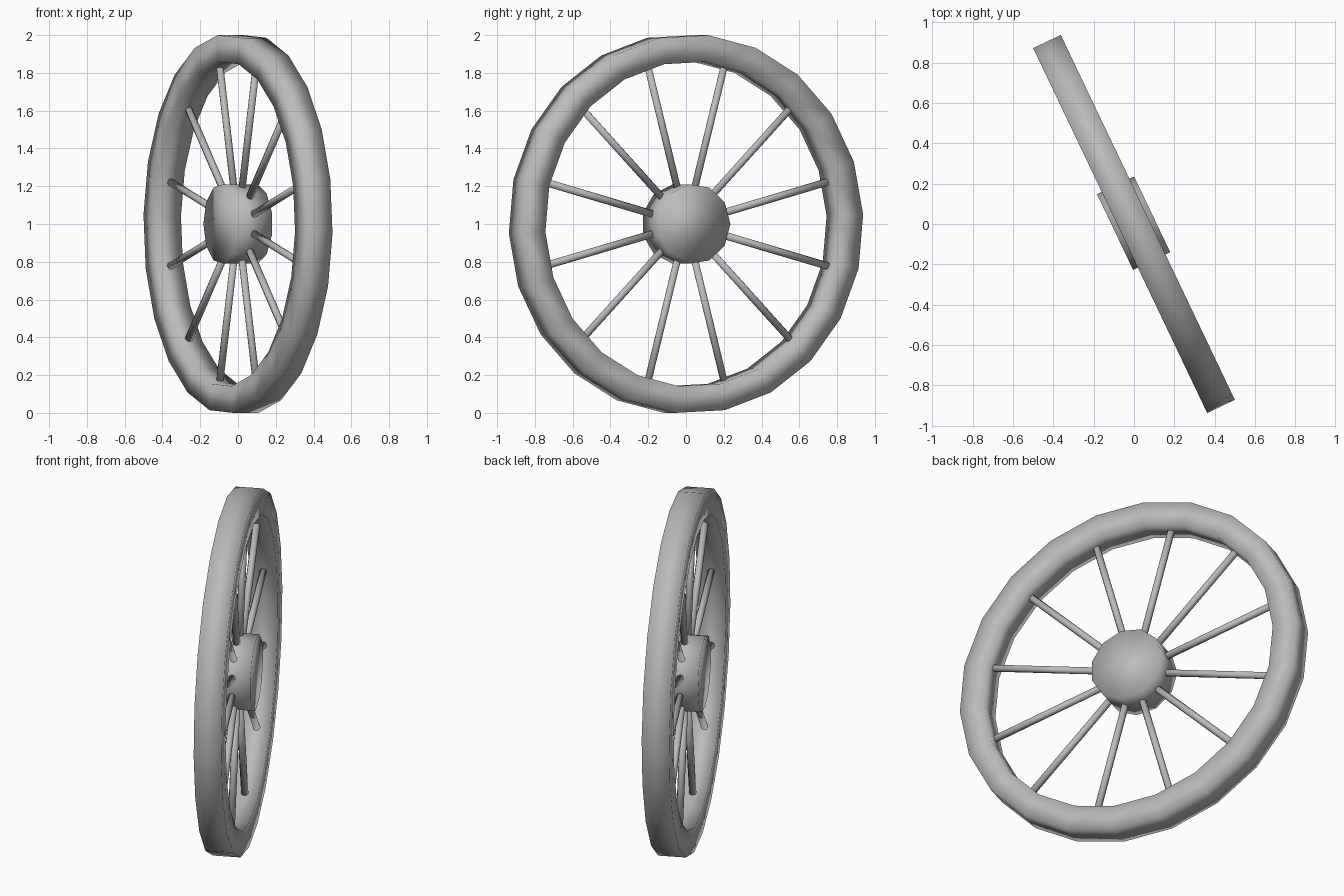
import bpy, bmesh
from math import radians, pi, sin, cos
from mathutils import Matrix, Vector

cube = bpy.data.objects.get("Cube")
if cube:
    bpy.data.objects.remove(cube, do_unlink=True)

grey = bpy.data.materials.new("plain grey")
grey.use_nodes = True
colour = (0.5, 0.5, 0.5, 1)
grey.diffuse_color = colour
grey.node_tree.nodes["Principled BSDF"].inputs["Base Color"].default_value = colour

# The wheel is modelled with its axle along y, then turned and lifted
PLACE = Matrix.Translation((0, 0, 1)) @ Matrix.Rotation(radians(-64.5), 4, "Z")
SPOKES = 12


def finish(name, bm):
    bmesh.ops.recalc_face_normals(bm, faces=bm.faces)
    bm.transform(PLACE)
    mesh = bpy.data.meshes.new(name)
    bm.to_mesh(mesh)
    bm.free()
    mesh.materials.append(grey)
    mesh.shade_smooth()
    obj = bpy.data.objects.new(name, mesh)
    bpy.context.collection.objects.link(obj)
    return obj


def turn(profile, sides, phase):
    """Revolve a closed (radius, depth) profile around the axle."""
    bm = bmesh.new()
    rings = []
    for i in range(sides):
        a = radians(phase) + 2 * pi * i / sides
        rings.append([bm.verts.new((r * sin(a), y, r * cos(a))) for r, y in profile])
    n = len(profile)
    for i in range(sides):
        near, far = rings[i], rings[(i + 1) % sides]
        for j in range(n):
            k = (j + 1) % n
            bm.faces.new((near[j], near[k], far[k], far[j]))
    return bm


def rod(bm, start, end, radius, sides):
    axis = end - start
    spin = axis.to_track_quat("Z", "Y").to_matrix().to_4x4()
    bmesh.ops.create_cone(bm, cap_ends=True, segments=sides, radius1=radius,
                          radius2=radius, depth=axis.length,
                          matrix=Matrix.Translation((start + end) / 2) @ spin)


# Rim with a square section
finish("rim", turn([(1.004, -0.076), (1.004, 0.076), (0.862, 0.076), (0.862, -0.076)], 22, 11))

# Hub
bm = bmesh.new()
bmesh.ops.create_cone(bm, cap_ends=True, segments=11, radius1=0.212, radius2=0.212, depth=0.204,
                      matrix=Matrix.Rotation(radians(8), 4, "Y") @ Matrix.Rotation(pi / 2, 4, "X"))
finish("hub", bm)

# Spokes, evenly spaced around the hub
for i in range(SPOKES):
    a = 2 * pi * (i + 0.5) / SPOKES
    direction = Vector((sin(a), 0, cos(a)))
    bm = bmesh.new()
    rod(bm, direction * 0.17, direction * 0.875, 0.02, 8)
    finish(f"spoke_{i + 1}", bm)
